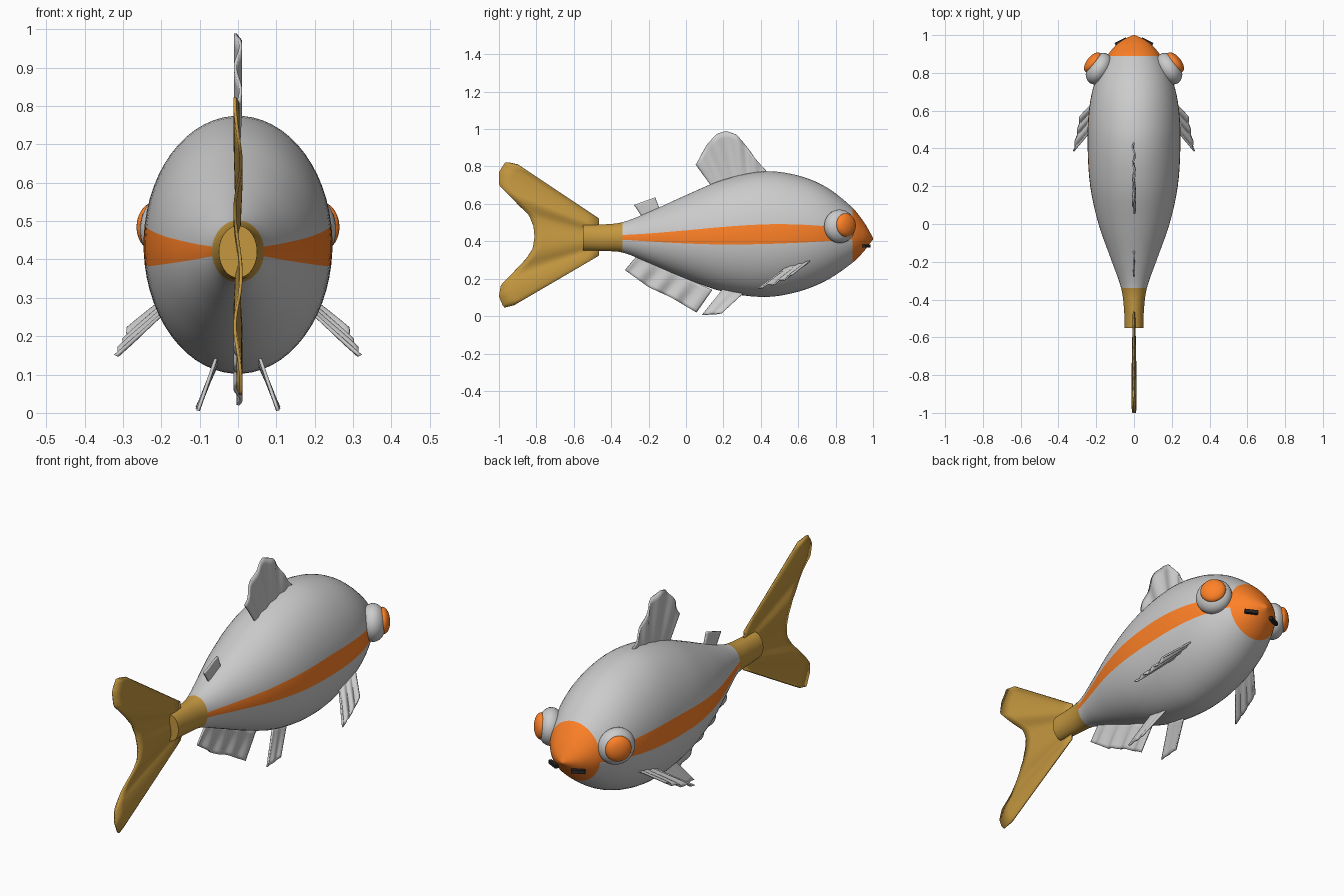
import bpy, bmesh, math
from mathutils import Vector, Matrix

if "Cube" in bpy.data.objects:
    bpy.data.objects.remove(bpy.data.objects["Cube"])


def material(name, rgb):
    m = bpy.data.materials.new(name)
    m.diffuse_color = (*rgb, 1)
    m.use_nodes = True
    m.node_tree.nodes["Principled BSDF"].inputs["Base Color"].default_value = m.diffuse_color
    return m


GREY = material("grey", (0.8, 0.8, 0.8))
ORANGE = material("orange", (1.0, 0.22, 0.02))
GOLD = material("gold", (0.55, 0.31, 0.05))
DARK = material("dark", (0.02, 0.02, 0.02))


def finish(name, bm, mats=(), angle=40, mirror=False):
    bmesh.ops.recalc_face_normals(bm, faces=bm.faces)
    me = bpy.data.meshes.new(name)
    bm.to_mesh(me)
    bm.free()
    ob = bpy.data.objects.new(name, me)
    bpy.context.collection.objects.link(ob)
    for m in mats:
        me.materials.append(m)
    bpy.ops.object.select_all(action='DESELECT')
    bpy.context.view_layer.objects.active = ob
    ob.select_set(True)
    bpy.ops.object.shade_smooth_by_angle(angle=math.radians(angle))
    if mirror:
        ob.modifiers.new("mirror", 'MIRROR')
    return ob


# Body stations: y, half width, top z, bottom z
STATIONS = [
    (-0.55, 0.050, 0.488, 0.352), (-0.45, 0.053, 0.490, 0.348),
    (-0.34, 0.068, 0.502, 0.340), (-0.20, 0.117, 0.556, 0.285),
    (0.00, 0.188, 0.647, 0.200), (0.20, 0.232, 0.730, 0.130),
    (0.42, 0.246, 0.774, 0.102), (0.60, 0.239, 0.752, 0.130),
    (0.75, 0.208, 0.690, 0.190), (0.89, 0.142, 0.580, 0.285),
    (0.95, 0.092, 0.505, 0.345), (0.98, 0.050, 0.455, 0.385),
    (1.00, 0.004, 0.417, 0.410)]


def catmull(pts, sub):
    pts = [Vector(p) for p in pts]
    out = []
    for i in range(len(pts) - 1):
        b, c = pts[i], pts[i + 1]
        hb = c[0] - b[0]
        # finite-difference tangents, scaled by station spacing
        tb = (c - pts[i - 1]) / (c[0] - pts[i - 1][0]) if i else (c - b) / hb
        tc = (pts[i + 2] - b) / (pts[i + 2][0] - b[0]) if i + 2 < len(pts) else (c - b) / hb
        for k in range(sub):
            t = k / sub
            out.append(b * (2*t**3 - 3*t**2 + 1) + tb * hb * (t**3 - 2*t**2 + t)
                       + c * (3*t**2 - 2*t**3) + tc * hb * (t**3 - t**2))
    return out + [pts[-1]]


# Body with orange nose, side stripes and gold tail stem
SEG = 60
bm = bmesh.new()
rings = []
for y, w, top, bot in catmull(STATIONS, 5):
    zc, h = (top + bot) / 2, (top - bot) / 2
    angs = [math.radians(6 * k + 3) for k in range(SEG)]
    rings.append([bm.verts.new((w * math.cos(a), y, zc + h * math.sin(a))) for a in angs])
for r0, r1 in zip(rings, rings[1:]):
    ym = (r0[0].co.y + r1[0].co.y) / 2
    for k in range(SEG):
        f = bm.faces.new((r0[k], r0[(k + 1) % SEG], r1[(k + 1) % SEG], r1[k]))
        mid = (k + 1) * 6 % 180
        stripe = mid < 8 or mid > 172
        f.material_index = 2 if ym < -0.34 else 1 if (ym > 0.89 or stripe) else 0
bm.faces.new(rings[0]).material_index = 2
bm.faces.new(rings[-1]).material_index = 1
finish("body", bm, (GREY, ORANGE, GOLD))


def resample(pts, n):
    pts = [Vector(p) for p in pts]
    lens = [(b - a).length for a, b in zip(pts, pts[1:])]
    out = []
    for i in range(n + 1):
        d, j = sum(lens) * i / n, 0
        while j < len(lens) - 1 and d > lens[j]:
            d -= lens[j]
            j += 1
        out.append(pts[j].lerp(pts[j + 1], min(1, d / lens[j])))
    return out


# Rippled fin spanned between a root line and a tip line
def fin(name, root, tip, amp, waves, mats=(), mirror=False, n=40, rows=8):
    root = [p if len(p) == 3 else (0, *p) for p in root]
    tip = [p if len(p) == 3 else (0, *p) for p in tip]
    nrm = (Vector(root[-1]) - Vector(root[0])).cross(Vector(tip[-1]) - Vector(root[0])).normalized()
    a, b = resample(root, n), resample(tip, n)
    bm = bmesh.new()
    grid = []
    for i in range(n + 1):
        off = nrm * amp * math.sin(2 * math.pi * waves * i / n)
        grid.append([bm.verts.new(a[i].lerp(b[i], j / rows) + off * min(1, 0.3 + j / rows))
                     for j in range(rows + 1)])
    for i in range(n):
        for j in range(rows):
            bm.faces.new((grid[i][j], grid[i + 1][j], grid[i + 1][j + 1], grid[i][j + 1]))
    ob = finish(name, bm, mats, 50, mirror)
    s = ob.modifiers.new("thickness", 'SOLIDIFY')
    s.thickness, s.offset = 0.008, 0


fin("tail_fin", [(-0.465, 0.52), (-0.465, 0.325)],
    [(-0.90, 0.81), (-0.965, 0.825), (-1, 0.77), (-1, 0.70), (-0.84, 0.54), (-0.815, 0.48),
     (-0.81, 0.42), (-0.82, 0.36), (-0.855, 0.305), (-0.99, 0.165), (-1, 0.105),
     (-0.975, 0.045), (-0.92, 0.06)], 0.008, 3, (GOLD,), n=60)
fin("dorsal_fin", [(0.14, 0.69), (0.42, 0.75)],
    [(0.053, 0.81), (0.11, 0.915), (0.165, 0.975), (0.215, 0.99), (0.27, 0.97),
     (0.325, 0.905), (0.375, 0.835), (0.43, 0.775)], 0.007, 4)
fin("small_back_fin", [(-0.235, 0.53), (-0.14, 0.57)], [(-0.278, 0.594), (-0.165, 0.635)], 0.002, 1, n=8)
fin("belly_fin", [(-0.26, 0.325), (0.14, 0.14)],
    [(-0.325, 0.245), (-0.20, 0.155), (-0.08, 0.10), (0.055, 0.02)], 0.008, 4)
fin("pelvic_fins", [(0.055, 0.20, 0.15), (0.055, 0.31, 0.125)],
    [(0.105, 0.085, 0.006), (0.105, 0.19, 0.014)], 0.002, 2, mirror=True, n=16)
fin("pectoral_fins", [(0.19, 0.54, 0.265), (0.195, 0.665, 0.295)],
    [(0.32, 0.385, 0.15), (0.302, 0.475, 0.175), (0.285, 0.57, 0.22)], 0.006, 3, mirror=True, n=24)


# Ellipsoid flattened along a direction
def disc(name, centre, axis, radius, depth, mats=()):
    rot = Vector(axis).to_track_quat('Z', 'Y').to_matrix().to_4x4()
    bm = bmesh.new()
    bmesh.ops.create_uvsphere(bm, u_segments=32, v_segments=16, radius=1,
                              matrix=Matrix.Translation(centre) @ rot
                              @ Matrix.Diagonal((radius, radius, depth, 1)))
    finish(name, bm, mats, 40, True)


disc("eye_sockets", (0.185, 0.822, 0.48), (0.85, 0.52, 0.03), 0.09, 0.062)
disc("eyes", (0.218, 0.855, 0.487), (0.78, 0.62, 0.05), 0.063, 0.032, (ORANGE,))

# Dark bars either side of the snout
bm = bmesh.new()
bmesh.ops.create_cube(bm, size=1, matrix=Matrix.Translation((0.07, 0.966, 0.375))
                      @ Matrix.Rotation(math.radians(-26), 4, 'Z')
                      @ Matrix.Diagonal((0.066, 0.016, 0.018, 1)))
finish("mouth_bars", bm, (DARK,), 30, True)
